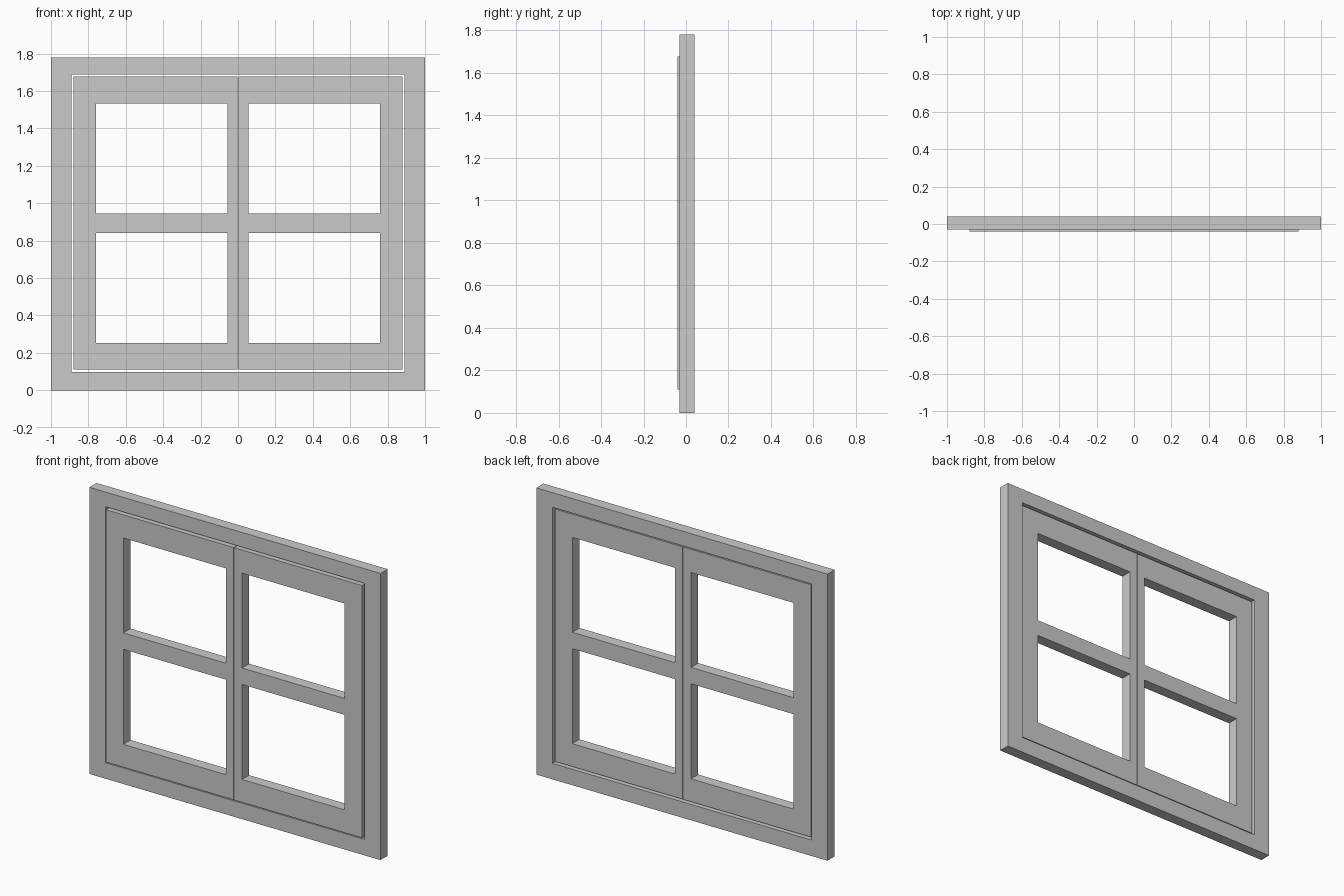
import bpy
import bmesh

if "Cube" in bpy.data.objects:
    bpy.data.objects.remove(bpy.data.objects["Cube"])


def lattice(name, xs, zs, holes, y0, y1):
    """Flat panel on a grid of x/z lines, minus the open cells, extruded from y0 to y1."""
    bm = bmesh.new()
    v = [[bm.verts.new((x, y0, z)) for z in zs] for x in xs]
    for i in range(len(xs) - 1):
        for j in range(len(zs) - 1):
            if (i, j) not in holes:
                bm.faces.new((v[i][j], v[i + 1][j], v[i + 1][j + 1], v[i][j + 1]))
    ext = bmesh.ops.extrude_face_region(bm, geom=bm.faces[:], use_keep_orig=True)
    moved = [g for g in ext["geom"] if isinstance(g, bmesh.types.BMVert)]
    bmesh.ops.translate(bm, verts=moved, vec=(0, y1 - y0, 0))
    bmesh.ops.recalc_face_normals(bm, faces=bm.faces[:])
    mesh = bpy.data.meshes.new(name)
    bm.to_mesh(mesh)
    bm.free()
    obj = bpy.data.objects.new(name, mesh)
    bpy.context.collection.objects.link(obj)
    return obj


# Outer fixed frame
lattice("window_frame", [-1, -0.889, 0.889, 1], [0, 0.099, 1.689, 1.78],
        {(1, 1)}, -0.03, 0.04)

# Two casement sashes, each with two open panes, set slightly forward
sash_x = [0.002, 0.056, 0.76, 0.88]
sash_z = [0.11, 0.252, 0.842, 0.944, 1.533, 1.677]
panes = {(1, 1), (1, 3)}
lattice("right_sash", sash_x, sash_z, panes, -0.04, 0.03)
lattice("left_sash", [-x for x in reversed(sash_x)], sash_z, panes, -0.04, 0.03)
